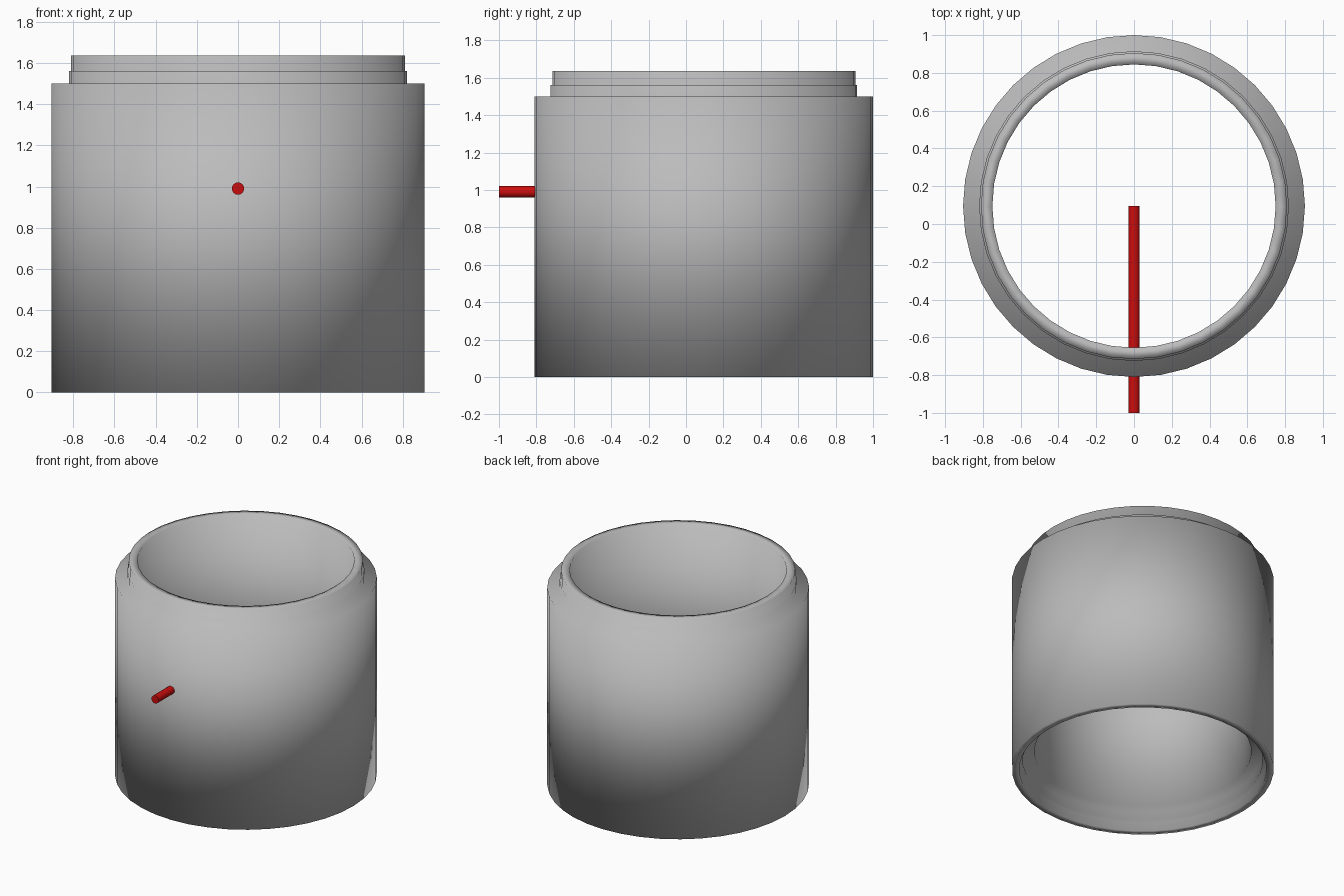
import bpy, bmesh
from math import radians
from mathutils import Matrix, Vector

cube = bpy.data.objects.get("Cube")
if cube:
    bpy.data.objects.remove(cube, do_unlink=True)

CENTRE_Y = 0.095


def make_material(name, rgb):
    mat = bpy.data.materials.new(name)
    mat.use_nodes = True
    colour = (*rgb, 1.0)
    mat.diffuse_color = colour
    mat.node_tree.nodes["Principled BSDF"].inputs["Base Color"].default_value = colour
    return mat


def add_object(name, bm, mat):
    bmesh.ops.recalc_face_normals(bm, faces=bm.faces)
    mesh = bpy.data.meshes.new(name)
    bm.to_mesh(mesh)
    bm.free()
    mesh.materials.append(mat)
    obj = bpy.data.objects.new(name, mesh)
    bpy.context.collection.objects.link(obj)
    return obj


def lathe(name, profile, sides, mat):
    """Spin a closed (radius, height) profile around the vertical axis."""
    bm = bmesh.new()
    verts = [bm.verts.new((r, 0, z)) for r, z in profile]
    edges = [bm.edges.new((a, b)) for a, b in zip(verts, verts[1:] + verts[:1])]
    bmesh.ops.spin(bm, geom=verts + edges, cent=(0, 0, 0), axis=(0, 0, 1),
                   angle=radians(360), steps=sides)
    bmesh.ops.remove_doubles(bm, verts=bm.verts, dist=0.0005)
    return add_object(name, bm, mat)


grey = make_material("light grey", (0.50, 0.50, 0.50))
red = make_material("red", (0.60, 0.004, 0.004))

# Hollow shell: stepped spigot on top, matching socket underneath
shell_profile = [
    (0.905, 0.0), (0.905, 1.50), (0.82, 1.50), (0.82, 1.56),
    (0.81, 1.56), (0.81, 1.635), (0.75, 1.635),
    (0.75, 0.14), (0.83, 0.14), (0.83, 0.07), (0.855, 0.07), (0.855, 0.0),
]
shell = lathe("shell", shell_profile, 40, grey)
shell.location.y = CENTRE_Y
shell.data.shade_smooth()

# Round pin running from the shell axis out through the front wall
front, back = -1.0, CENTRE_Y
bm = bmesh.new()
bmesh.ops.create_cone(
    bm, cap_ends=True, segments=16, radius1=0.03, radius2=0.03, depth=back - front,
    matrix=Matrix.Translation(Vector((0, (front + back) / 2, 0.99)))
    @ Matrix.Rotation(radians(90), 4, "X"))
pin = add_object("front_pin", bm, red)

# Round the pin's wall while keeping its end caps crisp
bpy.ops.object.select_all(action="DESELECT")
pin.select_set(True)
bpy.context.view_layer.objects.active = pin
bpy.ops.object.shade_smooth_by_angle(angle=radians(40))
